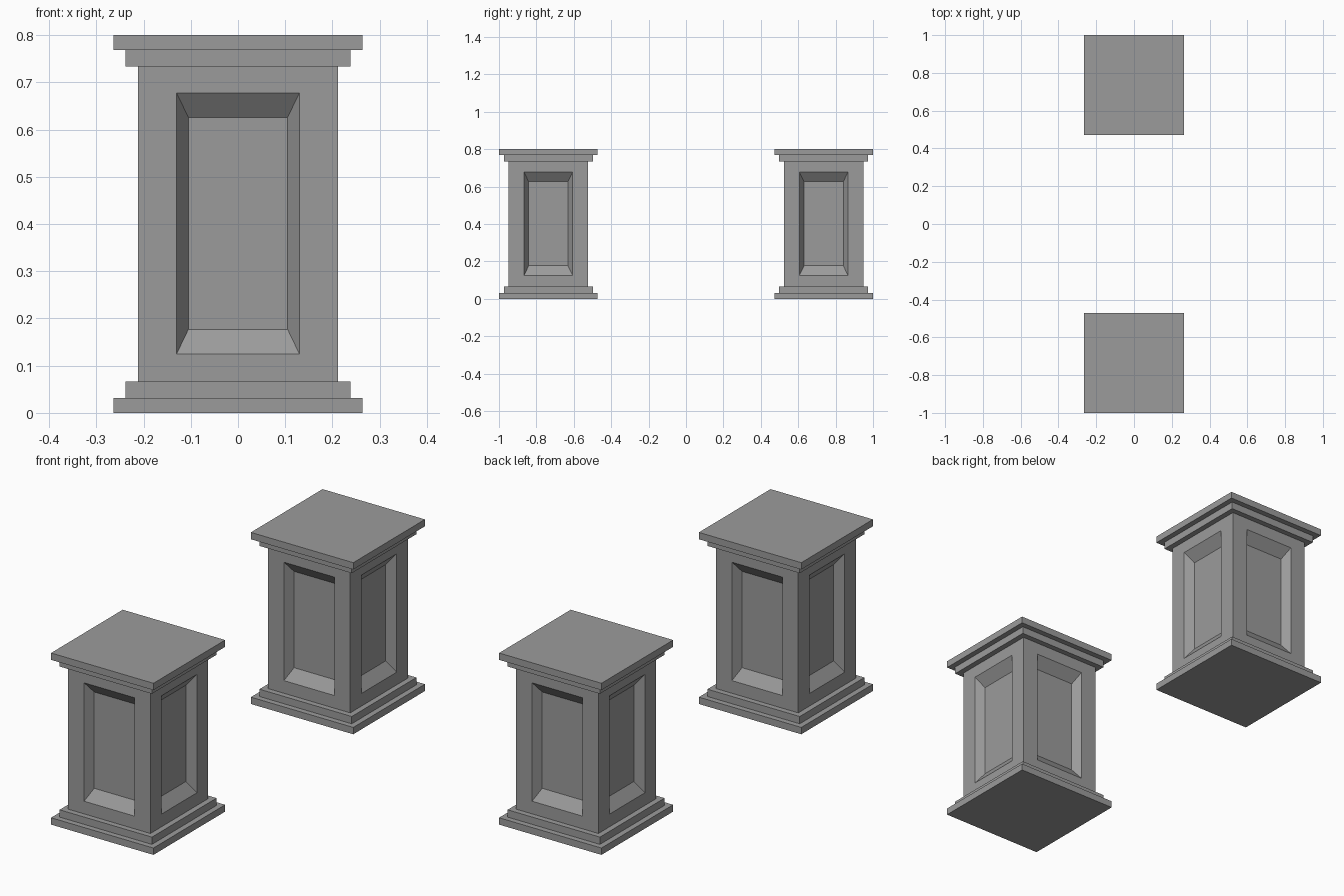
import bpy, bmesh, math
from mathutils import Matrix, Vector

if "Cube" in bpy.data.objects:
    bpy.data.objects.remove(bpy.data.objects["Cube"])

stone = bpy.data.materials.new("grey stone")
stone.diffuse_color = (0.33, 0.33, 0.33, 1)
stone.use_nodes = True
stone.node_tree.nodes["Principled BSDF"].inputs["Base Color"].default_value = stone.diffuse_color

CAP, STEP, SHAFT = 0.264, 0.238, 0.212
Z_LOW, Z_HIGH = 0.066, 0.734
DEPTH = 0.039


def finish(bm, name, y):
    bmesh.ops.remove_doubles(bm, verts=bm.verts, dist=1e-5)
    bmesh.ops.recalc_face_normals(bm, faces=bm.faces)
    mesh = bpy.data.meshes.new(name)
    bm.to_mesh(mesh)
    bm.free()
    mesh.materials.append(stone)
    ob = bpy.data.objects.new(name, mesh)
    ob.location.y = y
    bpy.context.collection.objects.link(ob)


def square_rings(bm, profile):
    """Skin square rings (half width, z) and close off the first ring."""
    rings = [[bm.verts.new((sx * h, sy * h, z))
              for sx, sy in ((-1, -1), (1, -1), (1, 1), (-1, 1))]
             for h, z in profile]
    for a, b in zip(rings, rings[1:]):
        for i in range(4):
            j = (i + 1) % 4
            bm.faces.new((a[i], a[j], b[j], b[i]))
    bm.faces.new(rings[0])


def pedestal(tag, y):
    # stepped plinth and its mirror image, the cap, plus the shaft in one shell
    bm = bmesh.new()
    steps = [(CAP, 0), (CAP, 0.032), (STEP, 0.032), (STEP, Z_LOW), (SHAFT, Z_LOW)]
    square_rings(bm, steps)
    square_rings(bm, [(h, 0.8 - z) for h, z in steps])

    # shaft sides: flat border, sloping frame, sunken panel
    rects = [(SHAFT, Z_LOW, Z_HIGH, SHAFT),
             (0.13, 0.125, 0.677, SHAFT),
             (0.105, 0.177, 0.626, SHAFT - DEPTH)]
    for k in range(4):
        rot = Matrix.Rotation(k * math.pi / 2, 4, 'Z')
        loops = [[bm.verts.new(rot @ Vector((x, -d, z)))
                  for x, z in ((-w, lo), (w, lo), (w, hi), (-w, hi))]
                 for w, lo, hi, d in rects]
        for a, b in zip(loops, loops[1:]):
            for i in range(4):
                j = (i + 1) % 4
                bm.faces.new((a[i], a[j], b[j], b[i]))
        bm.faces.new(loops[-1])
    finish(bm, tag + "_pedestal", y)


pedestal("front", -0.736)
pedestal("back", 0.736)
